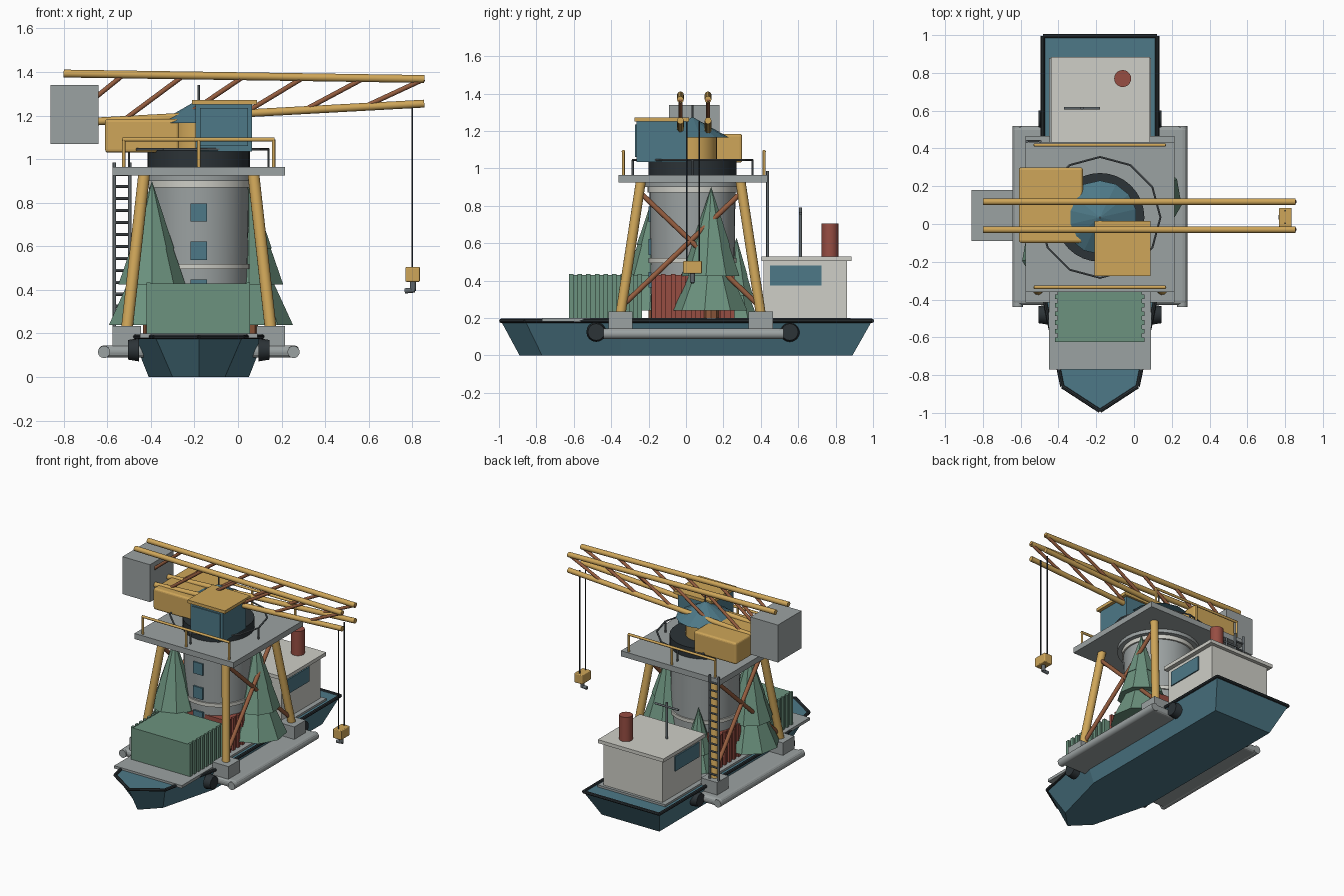
import bpy, bmesh, math
from mathutils import Vector

if "Cube" in bpy.data.objects:
    bpy.data.objects.remove(bpy.data.objects["Cube"])


def material(name, rgb):
    m = bpy.data.materials.new(name)
    m.use_nodes = True
    m.diffuse_color = (*rgb, 1)
    m.node_tree.nodes["Principled BSDF"].inputs["Base Color"].default_value = (*rgb, 1)
    return m


YELLOW = material("ochre yellow", (.62, .38, .1))
TEAL = material("deep teal", (.075, .19, .245))
GREEN = material("sage green", (.15, .29, .21))
GRAY = material("concrete gray", (.33, .36, .36))
WHITE = material("off white", (.62, .62, .57))
RED = material("brick red", (.31, .075, .055))
BROWN = material("rust brown", (.3, .11, .05))
DARK = material("charcoal", (.025, .033, .038))
STEEL = material("steel gray", (.12, .14, .15))

CX, CY = -.18, .035     # centre of the tower


def finish(name, bm, mat, smooth=False):
    bmesh.ops.recalc_face_normals(bm, faces=bm.faces)
    me = bpy.data.meshes.new(name)
    bm.to_mesh(me)
    bm.free()
    me.materials.append(mat)
    ob = bpy.data.objects.new(name, me)
    bpy.context.collection.objects.link(ob)
    if smooth:
        bpy.ops.object.select_all(action='DESELECT')
        ob.select_set(True)
        bpy.context.view_layer.objects.active = ob
        bpy.ops.object.shade_smooth_by_angle(angle=math.radians(40))
    return ob


def box(name, x, y, z, mat, bevel=0):
    bm = bmesh.new()
    bmesh.ops.create_cube(bm, size=1)
    for v in bm.verts:
        v.co = [(a + b) / 2 + c * (b - a) for (a, b), c in zip((x, y, z), v.co)]
    if bevel:
        bmesh.ops.bevel(bm, geom=bm.edges[:], offset=bevel, segments=3, affect='EDGES', profile=.5)
    return finish(name, bm, mat)


def tube(name, p, q, r, mat, r2=None, n=12, smooth=True):
    p, q = Vector(p), Vector(q)
    bm = bmesh.new()
    bmesh.ops.create_cone(bm, cap_ends=True, segments=n, radius1=r,
                          radius2=r if r2 is None else r2, depth=(q - p).length)
    rot = (q - p).to_track_quat('Z', 'Y')
    for v in bm.verts:
        v.co = rot @ v.co + (p + q) / 2
    return finish(name, bm, mat, smooth)


def drum(name, r, z0, z1, mat, r2=None, n=32, smooth=True):
    return tube(name, (CX, CY, z0), (CX, CY, z1), r, mat, r2, n, smooth)


# Hull with raked ends and a pointed bow
def outline(half, z):
    right = [(CX + x, y, z) for x, y in half]
    left = [(2 * CX - x, y, z) for x, y, z in right[::-1] if abs(x - CX) > .001]
    return right + left


rim = outline([(.303, .995), (.303, -.35), (.2, -.86), (0, -.99)], .185)
keel = outline([(.23, .89), (.23, -.35), (.12, -.77), (0, -.89)], 0)
bm = bmesh.new()
top = [bm.verts.new(p) for p in rim]
low = [bm.verts.new(p) for p in keel]
bm.faces.new(top)
bm.faces.new(low[::-1])
for i in range(len(top)):
    j = (i + 1) % len(top)
    bm.faces.new((top[i], low[i], low[j], top[j]))
finish("hull", bm, TEAL)
for i, p in enumerate(rim):
    tube("hull_rim", p, rim[(i + 1) % len(rim)], .011, DARK, n=8)
box("deck", (-.45, .09), (-.77, .88), (.18, .2), GRAY)

# Outrigger slab with fender rolls and tyres
box("outrigger_slab", (-.64, .28), (-.43, .52), (.09, .145), GRAY, .022)
for s in (-1, 1):
    tube("fender_roll", (CX + s * .435, -.44, .115), (CX + s * .435, .52, .115), .028, GRAY, n=16)
    for y in (-.48, .555):
        tube("tyre", (CX + s * .275, y, .125), (CX + s * .325, y, .125), .053, DARK, .045, 16)


# Ribbed cargo containers
def container(name, y0, y1, mat):
    box(name, (-.405, .042), (y0, y1), (.2, .43), mat)
    for x in (-.41, .047):
        for i in range(9):
            y = y0 + .012 + (y1 - y0 - .024) * i / 8
            box(name + "_rib", (x - .009, x + .009), (y - .012, y + .012), (.2, .435), mat)


container("front_container", -.625, -.235, GREEN)
container("middle_container", -.185, .26, RED)

# Wheelhouse
box("wheelhouse", (-.415, .055), (.415, .86), (.2, .505), WHITE)
box("wheelhouse_roof", (-.44, .085), (.405, .885), (.505, .53), WHITE)
for x in (-.415, .055):
    box("wheelhouse_window", (x - .008, x + .008), (.45, .725), (.375, .48), TEAL)
tube("funnel", (-.06, .77, .52), (-.06, .77, .705), .045, RED, n=20)
tube("mast", (-.275, .612, .52), (-.275, .612, .79), .008, STEEL)
tube("mast_crossbar", (-.37, .612, .76), (-.18, .612, .76), .007, STEEL)

# Tower with collars and windows
drum("tower", .222, .19, .94, GRAY, .23)
drum("lower_collar", .235, .495, .52, WHITE)
drum("upper_collar", .24, .87, .9, WHITE)
drum("platform_support", .27, .9, .93, GRAY)
for z in (.405, .58, .755):
    box("tower_window", (CX - .037, CX + .037), (CY - .236, CY - .2), (z - .042, z + .042), TEAL)

# Gantry legs, footings and cross braces
LY = .025
for sx in (-1, 1):
    for sy in (-1, 1):
        fx, fy = CX + sx * .33, LY + sy * .375
        tube("gantry_leg", (fx, fy, .22), (CX + sx * .25, LY + sy * .265, .94), .027, YELLOW, n=16)
        box("leg_footing", (fx - .065, fx + .065), (fy - .065, fy + .065), (.14, .235), GRAY)
        tube("cross_brace", (CX + sx * .32, LY + sy * .35, .28),
             (CX + sx * .255, LY - sy * .27, .87), .014, BROWN)

# Platform and railings
box("platform", (-.575, .215), (-.36, .435), (.925, .965), GRAY)
for y in (-.335, .418):
    tube("rail_bar", (-.53, y, 1.09), (.167, y, 1.09), .009, YELLOW)
    for x in (-.525, CX, .163):
        tube("rail_post", (x, y, .96), (x, y, 1.09), .008, YELLOW)
ring = [(CX + .32 * math.cos(i * math.pi / 6), CY + .32 * math.sin(i * math.pi / 6)) for i in range(12)]
for i, (x, y) in enumerate(ring):
    tube("inner_rail", (x, y, 1.045), (*ring[(i + 1) % 12], 1.045), .006, STEEL, n=6)
    if i % 3 == 0:
        tube("inner_rail_post", (x, y, .96), (x, y, 1.045), .006, STEEL, n=6)

# Ladder
for x in (-.567, -.497):
    tube("ladder_side", (x, .437, .235), (x, .437, .985), .008, STEEL)
for i in range(13):
    z = .27 + i * .055
    tube("ladder_rung", (-.567, .437, z), (-.497, .437, z), .007, STEEL, n=8)


# Tiered trees
def tree(x, y, r, z0, z1):
    h = z1 - z0
    for size, a, b in ((1, 0, .5), (.78, .28, .75), (.52, .53, 1)):
        tube("tree_tier", (x, y, z0 + h * a), (x, y, z0 + h * b), r * size, GREEN,
             r * .25 if b < 1 else 0, 9, False)
    tube("tree_trunk", (x, y, .13), (x, y, z0 + .02), r * .2, BROWN, n=8)


tree(.05, .135, .205, .24, .9)
tree(-.395, -.16, .2, .24, .9)
tree(-.29, .27, .12, .2, .63)

# Slewing machinery, roof and cab
drum("slew_ring", .235, .96, 1.04, DARK)
drum("slew_column", .13, 1.03, 1.18, YELLOW)
drum("cone_roof", .195, 1.165, 1.275, TEAL, 0, 14, False)
tube("roof_spire", (CX, CY, 1.26), (CX, CY, 1.34), .005, STEEL)
box("machinery_house", (-.61, -.27), (-.1, .3), (1.03, 1.185), YELLOW, .014)
box("cab", (-.195, .065), (-.265, .0), (1.035, 1.25), TEAL)
box("cab_window", (-.175, .045), (-.272, -.26), (1.06, 1.235), TEAL)
box("cab_roof", (-.21, .088), (-.275, .015), (1.25, 1.272), YELLOW)
box("counterweight", (-.86, -.64), (-.09, .18), (1.07, 1.34), GRAY)

# Twin lattice jib
X0, X1, BAYS = -.8, .855, 6
for y in (-.03, .118):
    upper = [Vector((X0 + (X1 - X0) * i / BAYS, y, 1.393 - .025 * i / BAYS)) for i in range(BAYS + 1)]
    lower = [Vector((p.x, y, 1.165 + .09 * i / BAYS)) for i, p in enumerate(upper)]
    tube("upper_chord", upper[0], upper[-1], .018, YELLOW)
    tube("lower_chord", lower[0], lower[-1], .018, YELLOW)
    for a, b in zip(lower, upper[1:]):
        tube("jib_diagonal", a, b, .011, BROWN)

# Hoist cables and hook block
for y in (.004, .07):
    tube("hoist_cable", (.8, y, .5), (.8, y, 1.25), .004, DARK, n=6)
box("hook_block", (.768, .835), (-.015, .085), (.437, .505), YELLOW, .006)
tube("hook_shank", (.803, .035, .44), (.803, .035, .395), .014, STEEL)
tube("hook_tip", (.812, .035, .4), (.765, .035, .395), .012, STEEL)
